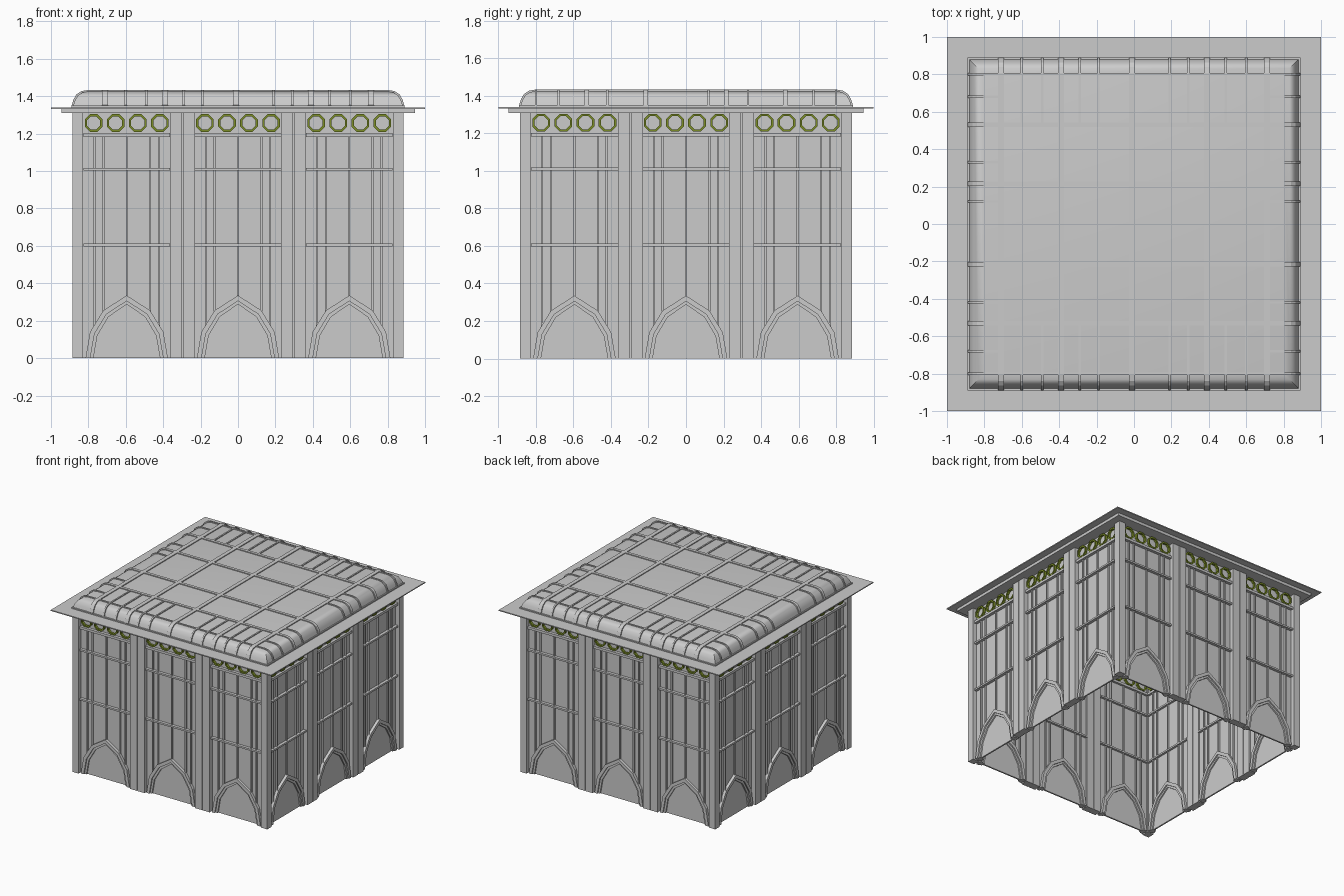
import bpy, bmesh, math
from mathutils import Matrix

cube = bpy.data.objects.get("Cube")
if cube:
    bpy.data.objects.remove(cube, do_unlink=True)


def material(name, rgb):
    m = bpy.data.materials.new(name)
    m.use_nodes = True
    m.diffuse_color = (*rgb, 1)
    m.node_tree.nodes["Principled BSDF"].inputs["Base Color"].default_value = (*rgb, 1)
    return m


GREY = material("stone grey", (0.6, 0.6, 0.6))
GREEN = material("olive green", (0.2, 0.27, 0.02))


def box(bm, x0, x1, y0, y1, z0, z1):
    mat = Matrix.Translation(((x0 + x1) / 2, (y0 + y1) / 2, (z0 + z1) / 2))
    mat = mat @ Matrix.Diagonal((x1 - x0, y1 - y0, z1 - z0, 1))
    bmesh.ops.create_cube(bm, size=1, matrix=mat)


def ribbon(bm, outer, inner, y0, y1, closed=False, turn=0):
    """Solid strip between two outlines in the xz plane, thick along y."""
    rot = Matrix.Rotation(turn, 3, 'Z')
    rings = []
    for o, i in zip(outer, inner):
        pts = [(o[0], y0, o[1]), (o[0], y1, o[1]), (i[0], y1, i[1]), (i[0], y0, i[1])]
        rings.append([bm.verts.new(rot @ Matrix.Translation(p).to_translation()) for p in pts])
    n = len(rings)
    for k in range(n if closed else n - 1):
        a, b = rings[k], rings[(k + 1) % n]
        for j in range(4):
            bm.faces.new((a[j], a[(j + 1) % 4], b[(j + 1) % 4], b[j]))
    if not closed:
        bm.faces.new(rings[0])
        bm.faces.new(rings[-1])


def finish(bm, name, mat, sides=1, smooth=False):
    """Repeat the geometry around the building and make the object."""
    geom = bm.verts[:] + bm.edges[:] + bm.faces[:]
    for k in range(1, sides):
        copy = bmesh.ops.duplicate(bm, geom=geom)["geom"]
        verts = [v for v in copy if isinstance(v, bmesh.types.BMVert)]
        bmesh.ops.rotate(bm, verts=verts, cent=(0, 0, 0),
                         matrix=Matrix.Rotation(k * math.pi / 2, 3, 'Z'))
    bmesh.ops.recalc_face_normals(bm, faces=bm.faces[:])
    mesh = bpy.data.meshes.new(name)
    bm.to_mesh(mesh)
    bm.free()
    mesh.materials.append(mat)
    ob = bpy.data.objects.new(name, mesh)
    bpy.context.collection.objects.link(ob)
    if smooth:
        bpy.ops.object.select_all(action='DESELECT')
        ob.select_set(True)
        bpy.context.view_layer.objects.active = ob
        bpy.ops.object.shade_smooth_by_angle(angle=math.radians(35))
    return ob


# Main dimensions
OUT, FACE, BACK = 0.885, 0.85, 0.838
WALL_TOP = 1.315
BAYS = [-0.595, 0, 0.595]
HALF = 0.232

# Corner piers
bm = bmesh.new()
box(bm, 0.828, OUT, -OUT, -0.828, 0, WALL_TOP)
finish(bm, "corner_pier", GREY, 4)

# Piers between the bays, split by a narrow seam
bm = bmesh.new()
for s in (-1, 1):
    for a, b in ((0.23, 0.293), (0.299, 0.362)):
        x0, x1 = sorted((s * a, s * b))
        box(bm, x0, x1, -OUT, -0.825, 0, WALL_TOP)
    box(bm, s * 0.296 - 0.01, s * 0.296 + 0.01, -0.875, -0.83, 0, WALL_TOP)
finish(bm, "bay_pier", GREY, 4)

# Wall panels
bm = bmesh.new()
for c in BAYS:
    box(bm, c - HALF - 0.005, c + HALF + 0.005, -FACE, -BACK, 0, WALL_TOP)
finish(bm, "wall_panel", GREY, 4)

# Upright mullions, standing on the arch
bm = bmesh.new()
for c in BAYS:
    for dx, z in ((0, 0.32), (0.125, 0.25), (0.172, 0.17)):
        for x in {c - dx, c + dx}:
            box(bm, x - 0.005, x + 0.005, -0.862, -0.826, z, 1.2)
finish(bm, "mullion", GREY, 4)

# Cross bars and the sill under the ring band
bm = bmesh.new()
for c in BAYS:
    for z, t in ((0.605, 0.007), (1.01, 0.007), (1.193, 0.01)):
        box(bm, c - HALF, c + HALF, -0.874, -0.82, z - t, z + t)
finish(bm, "cross_bar", GREY, 4)


# Pointed arches with a stepped inner moulding
def arch(*half):
    return [(-x, z) for x, z in half] + [(x, z) for x, z in reversed(half[:-1])]


edge = arch((0.22, 0), (0.196, 0.14), (0.125, 0.255), (0, 0.335))
middle = arch((0.195, 0), (0.172, 0.13), (0.108, 0.235), (0, 0.305))
inside = arch((0.178, 0), (0.157, 0.12), (0.098, 0.22), (0, 0.288))
bm = bmesh.new()
for c in BAYS:
    o, m, i = [[(x + c, z) for x, z in line] for line in (edge, middle, inside)]
    ribbon(bm, o, m, -0.873, -0.818)
    ribbon(bm, m, i, -0.862, -0.828)
finish(bm, "arch_frame", GREY, 4)

# Octagonal rings
bm = bmesh.new()
for c in BAYS:
    for k in range(4):
        cx = c + (k - 1.5) * 0.118
        loops = [[(cx + r * math.cos((j + 0.5) * math.pi / 4),
                   1.257 + r * math.sin((j + 0.5) * math.pi / 4)) for j in range(8)]
                 for r in (0.051, 0.038)]
        ribbon(bm, loops[0], loops[1], -0.868, -0.822, closed=True)
finish(bm, "octagon_ring", GREEN, 4)

# Eaves
bm = bmesh.new()
box(bm, -0.945, 0.945, -0.945, 0.945, 1.31, 1.333)
finish(bm, "lower_eave", GREY)
bm = bmesh.new()
box(bm, -1, 1, -1, 1, 1.333, 1.341)
finish(bm, "upper_eave", GREY)
bm = bmesh.new()
box(bm, -0.89, 0.89, -0.89, 0.89, 1.34, 1.35)
finish(bm, "roof_base", GREY)

# Rounded roof
curve = [(0.882, 1.345), (0.873, 1.375), (0.857, 1.403), (0.832, 1.42), (0.8, 1.426)]
bm = bmesh.new()
loops = [[bm.verts.new((sx * r, sy * r, z)) for sx, sy in ((-1, -1), (1, -1), (1, 1), (-1, 1))]
         for r, z in curve]
for a, b in zip(loops, loops[1:]):
    for j in range(4):
        bm.faces.new((a[j], a[(j + 1) % 4], b[(j + 1) % 4], b[j]))
bm.faces.new(loops[-1])
bm.faces.new(loops[0][::-1])
finish(bm, "roof", GREY, smooth=True)


# Roof ribs following the curve
def rib(bm, pos, width, turn, end=None, sign=1):
    low = [(sign * r, z) for r, z in curve]
    if end is None:
        low += [(-x, z) for x, z in reversed(low)]
    else:
        low.append((sign * end, curve[-1][1]))
    high = [(x * 1.008, z + 0.007) for x, z in low]
    ribbon(bm, high, low, pos - width / 2, pos + width / 2, turn=turn)


QUARTER = math.pi / 2
bm = bmesh.new()
for p in (-0.53, -0.215, 0.215, 0.53):
    rib(bm, p, 0.024, 0)
for p in (-0.71, -0.39, 0.01, 0.39, 0.71):
    rib(bm, p, 0.032, QUARTER)
finish(bm, "main_roof_rib", GREY)

bm = bmesh.new()
for p in (-0.8, 0.8):
    rib(bm, p, 0.012, 0)
for s in (-1, 1):
    for p in (0.19, 0.29, 0.49, 0.6):
        for q in (-p, p):
            rib(bm, q, 0.012, QUARTER, 0.53, s)
    for p in (-0.68, -0.42, 0.12, 0.33, 0.68):
        rib(bm, p, 0.012, 0, 0.71, s)
finish(bm, "small_roof_rib", GREY)
